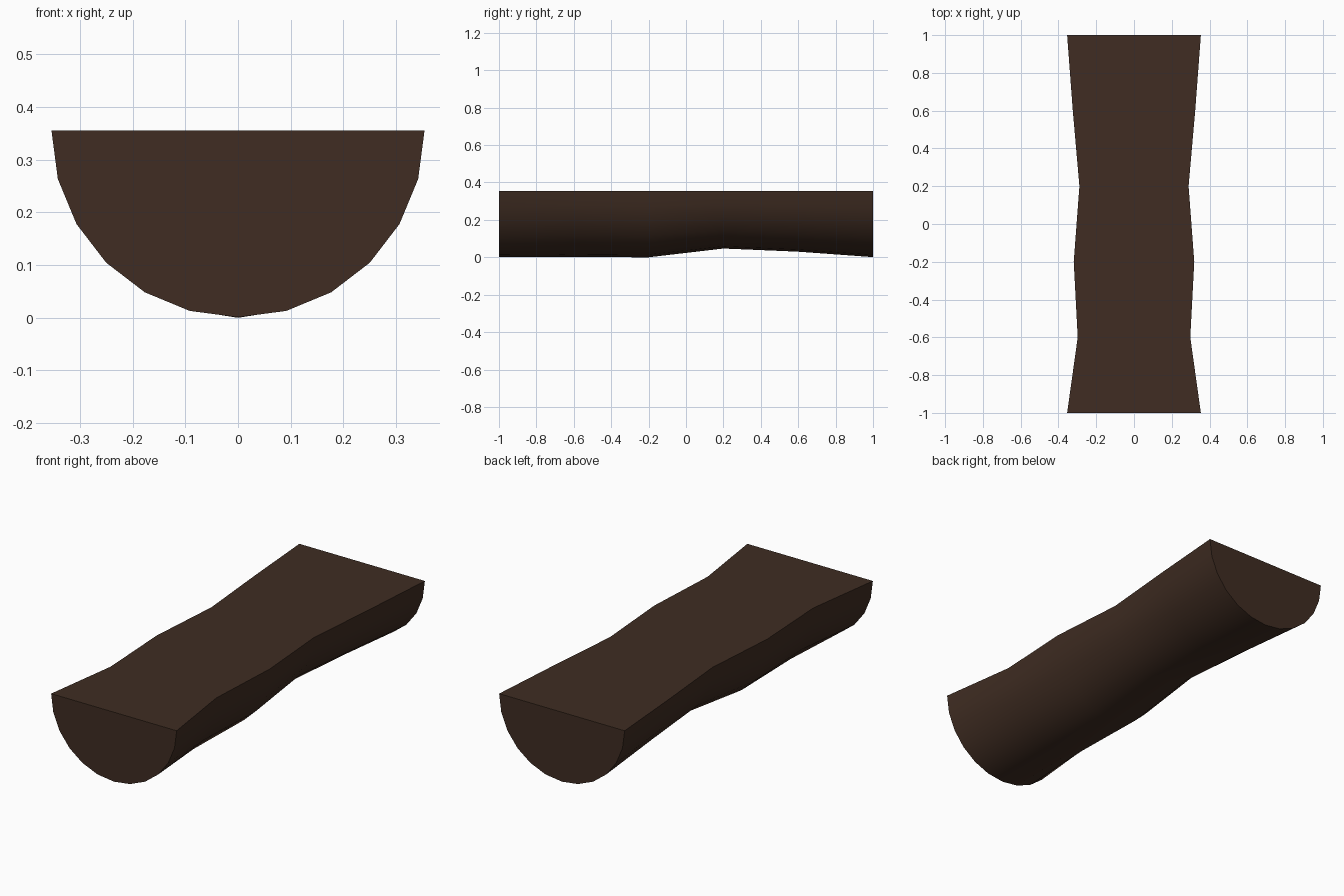
import bpy, bmesh, math

if "Cube" in bpy.data.objects:
    bpy.data.objects.remove(bpy.data.objects["Cube"])

TOP = 0.355
SEG = 12  # segments over the half circle
# along y: (position, radius at the sides, radius at the bottom)
RINGS = [(-1.0, 0.354, 0.354), (-0.6, 0.298, 0.354), (-0.2, 0.319, 0.355),
         (0.2, 0.289, 0.308), (0.6, 0.324, 0.325), (1.0, 0.354, 0.354)]

brown = bpy.data.materials.new("dark_brown_bark")
brown.diffuse_color = (0.0500, 0.0256, 0.0160, 1)
brown.use_nodes = True
brown.node_tree.nodes["Principled BSDF"].inputs["Base Color"].default_value = brown.diffuse_color

# half log: lofted half-round sections with a flat top
bm = bmesh.new()
rings = []
for y, side, bottom in RINGS:
    ring = []
    for i in range(SEG + 1):
        a = math.pi * i / SEG
        r = side + (bottom - side) * math.sin(a) ** 2
        ring.append(bm.verts.new((r * math.cos(a), y, TOP - r * math.sin(a))))
    rings.append(ring)
n = SEG + 1
for r0, r1 in zip(rings, rings[1:]):
    for i in range(n):  # the last step closes the flat top
        j = (i + 1) % n
        bm.faces.new((r0[i], r0[j], r1[j], r1[i]))
# end caps
bm.faces.new(rings[0])
bm.faces.new(rings[-1])
bmesh.ops.recalc_face_normals(bm, faces=bm.faces)

mesh = bpy.data.meshes.new("half_log")
bm.to_mesh(mesh)
bm.free()
mesh.materials.append(brown)
log = bpy.data.objects.new("half_log", mesh)
bpy.context.collection.objects.link(log)
bpy.context.view_layer.objects.active = log
log.select_set(True)
bpy.ops.object.shade_smooth_by_angle(angle=math.radians(40))
